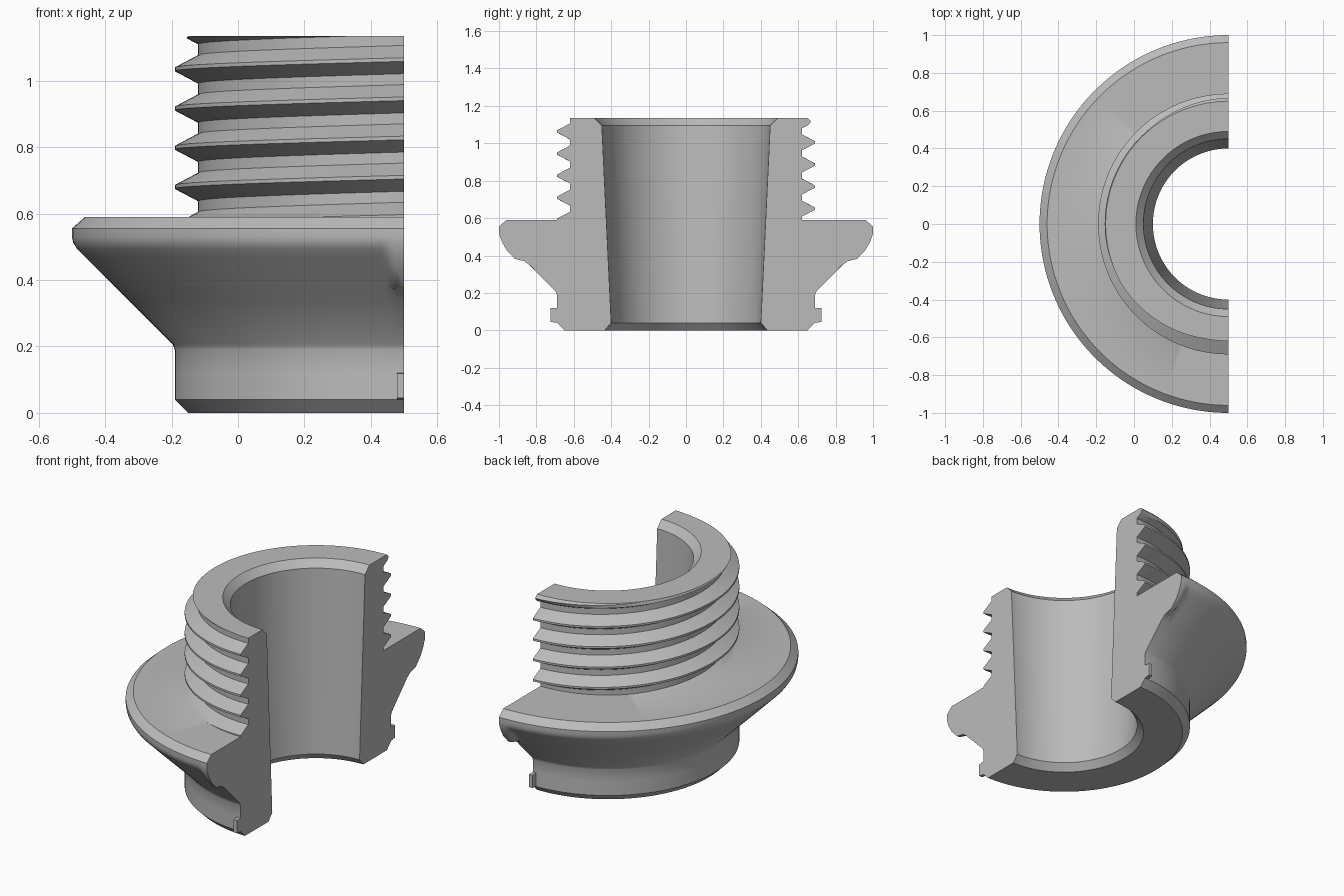
import bpy, bmesh, math

cube = bpy.data.objects.get("Cube")
if cube:
    bpy.data.objects.remove(cube, do_unlink=True)

AXIS_X = 0.5
FLANGE_TOP, TOP = 0.59, 1.135
PITCH, ROOT, CREST = 0.118, 0.62, 0.69
FLAT, FLANK = 0.0055, 0.037      # half crest width, flank height
CREST_Z = 1.034                  # crest height at the middle of the half turn

# Outer profile (radius, height): collar, cone and flange
OUTER = [(.65, 0), (.69, .04), (.69, .05), (.69, .11), (.69, .12), (.69, .19),
         (.697, .207), (.83, .34), (.87, .38), (.92, .43), (.96, .47),
         (.985, .495), (.996, .512), (1, .53), (1, .555), (.96, FLANGE_TOP)]
# The same points where the lugs meet the cut faces
LUG = {2: (.725, .045), 3: (.725, .118), 7: (.835, .348), 8: (.865, .37),
       9: (.915, .382), 10: (.96, .43), 11: (.985, .475), 12: (.998, .51)}
# Tapered bore with a chamfer at each end, from top to bottom
BORE = [(.49, TOP), (.45, 1.095), (.40, .04), (.435, 0)]


def outer_points(a):
    """Collar and flange profile, swelling into lugs beside the cut faces."""
    gap = math.pi / 2 - abs(a)
    low = 1 if gap < 0.0305 else 0
    t = max(0, min(1, (0.07 - gap) / 0.05))
    high = t * t * (3 - 2 * t)
    pts = []
    for i, (r, z) in enumerate(OUTER):
        er, ez = LUG.get(i, (r, z))
        w = low if i < 5 else high
        pts.append((r + (er - r) * w, z + (ez - z) * w))
    return pts


def thread_points(a):
    """Helical thread outline, trimmed by the flange and the top chamfer."""
    crest = CREST_Z - PITCH * a / math.tau
    steps = [-FLAT - FLANK, -FLAT - FLANK / 2, -FLAT,
             FLAT, FLAT + FLANK / 2, FLAT + FLANK]
    pts = []
    heights = [FLANGE_TOP]
    for turn in range(-5, 3):
        heights += [crest + turn * PITCH + s for s in steps]
    heights.append(TOP)
    for z in heights:
        z = max(FLANGE_TOP, min(TOP, z))
        d = abs((z - crest + PITCH / 2) % PITCH - PITCH / 2)
        f = max(0, min(1, (d - FLAT) / FLANK))
        r = CREST + (ROOT - CREST) * f
        pts.append((min(r, 0.65 + TOP - z), z))
    return pts


# Half-turn sweep, with extra sections around the lugs
half = math.pi / 2
gaps = [0, .02, .03, .031, .04, .05, .06, .07]
angles = [-half + g for g in gaps]
inner = half - 0.1
angles += [-inner + 2 * inner * i / 70 for i in range(71)]
angles += [half - g for g in reversed(gaps)]

bm = bmesh.new()
rings = []
for a in angles:
    profile = outer_points(a) + thread_points(a) + BORE
    rings.append([bm.verts.new((AXIS_X - r * math.cos(a), r * math.sin(a), z))
                  for r, z in profile])
for r0, r1 in zip(rings, rings[1:]):
    for i in range(len(r0)):
        j = (i + 1) % len(r0)
        bm.faces.new((r0[i], r0[j], r1[j], r1[i]))
bm.faces.new(rings[0])
bm.faces.new(rings[-1])
bmesh.ops.remove_doubles(bm, verts=bm.verts, dist=1e-5)
bmesh.ops.recalc_face_normals(bm, faces=bm.faces)

mesh = bpy.data.meshes.new("threaded_fitting_half")
bm.to_mesh(mesh)
bm.free()
fitting = bpy.data.objects.new("threaded_fitting_half", mesh)
bpy.context.collection.objects.link(fitting)

# Plain grey metal
grey = bpy.data.materials.new("plain_grey")
grey.use_nodes = True
colour = (0.5, 0.5, 0.5, 1)
grey.diffuse_color = colour
grey.node_tree.nodes["Principled BSDF"].inputs["Base Color"].default_value = colour
mesh.materials.append(grey)

bpy.ops.object.select_all(action='DESELECT')
fitting.select_set(True)
bpy.context.view_layer.objects.active = fitting
bpy.ops.object.shade_smooth_by_angle(angle=math.radians(30))
